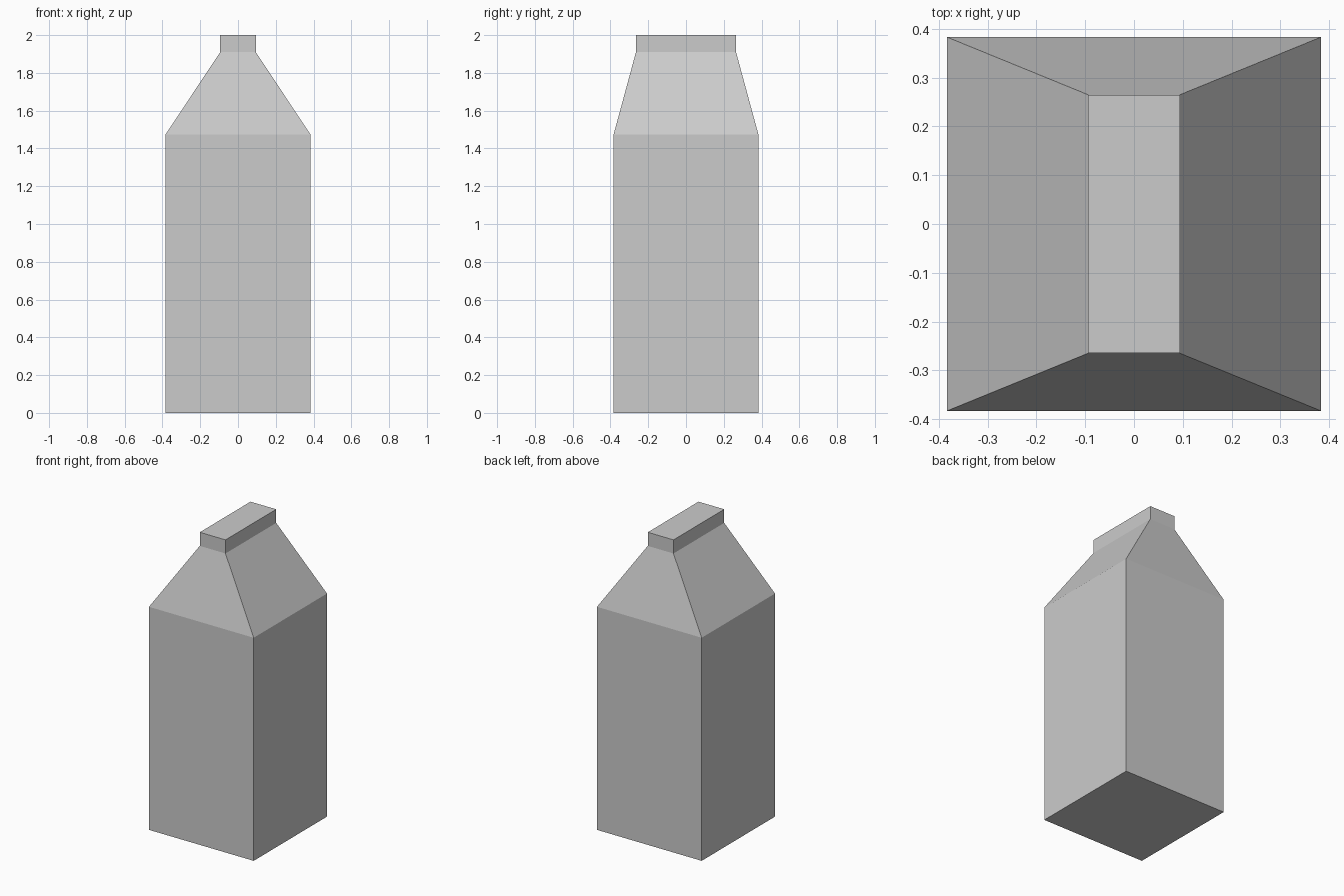
import bpy
import bmesh

cube = bpy.data.objects.get("Cube")
if cube:
    bpy.data.objects.remove(cube, do_unlink=True)

# Plain grey card
card = bpy.data.materials.new("plain_grey")
card.use_nodes = True
grey = (0.6, 0.6, 0.6, 1)
card.diffuse_color = grey
card.node_tree.nodes["Principled BSDF"].inputs["Base Color"].default_value = grey

# Carton levels: half width, half depth, height
BASE = (0.383, 0.383, 0)
SHOULDER = (0.383, 0.383, 1.475)
NECK = (0.094, 0.265, 1.91)
TOP = (0.094, 0.265, 2)


def ring(bm, half_x, half_y, z):
    corners = ((-1, -1), (1, -1), (1, 1), (-1, 1))
    return [bm.verts.new((sx * half_x, sy * half_y, z)) for sx, sy in corners]


def loft(name, levels):
    """Join rectangular rings into one closed, flat-faced shell."""
    bm = bmesh.new()
    rings = [ring(bm, *level) for level in levels]
    for low, high in zip(rings, rings[1:]):
        for i in range(4):
            j = (i + 1) % 4
            bm.faces.new((low[i], low[j], high[j], high[i]))
    bm.faces.new(rings[0][::-1])
    bm.faces.new(rings[-1])
    mesh = bpy.data.meshes.new(name)
    bm.to_mesh(mesh)
    bm.free()
    mesh.materials.append(card)
    obj = bpy.data.objects.new(name, mesh)
    bpy.context.collection.objects.link(obj)
    return obj


# Square body, tapered shoulders and top ridge in one shell
loft("carton", (BASE, SHOULDER, NECK, TOP))
